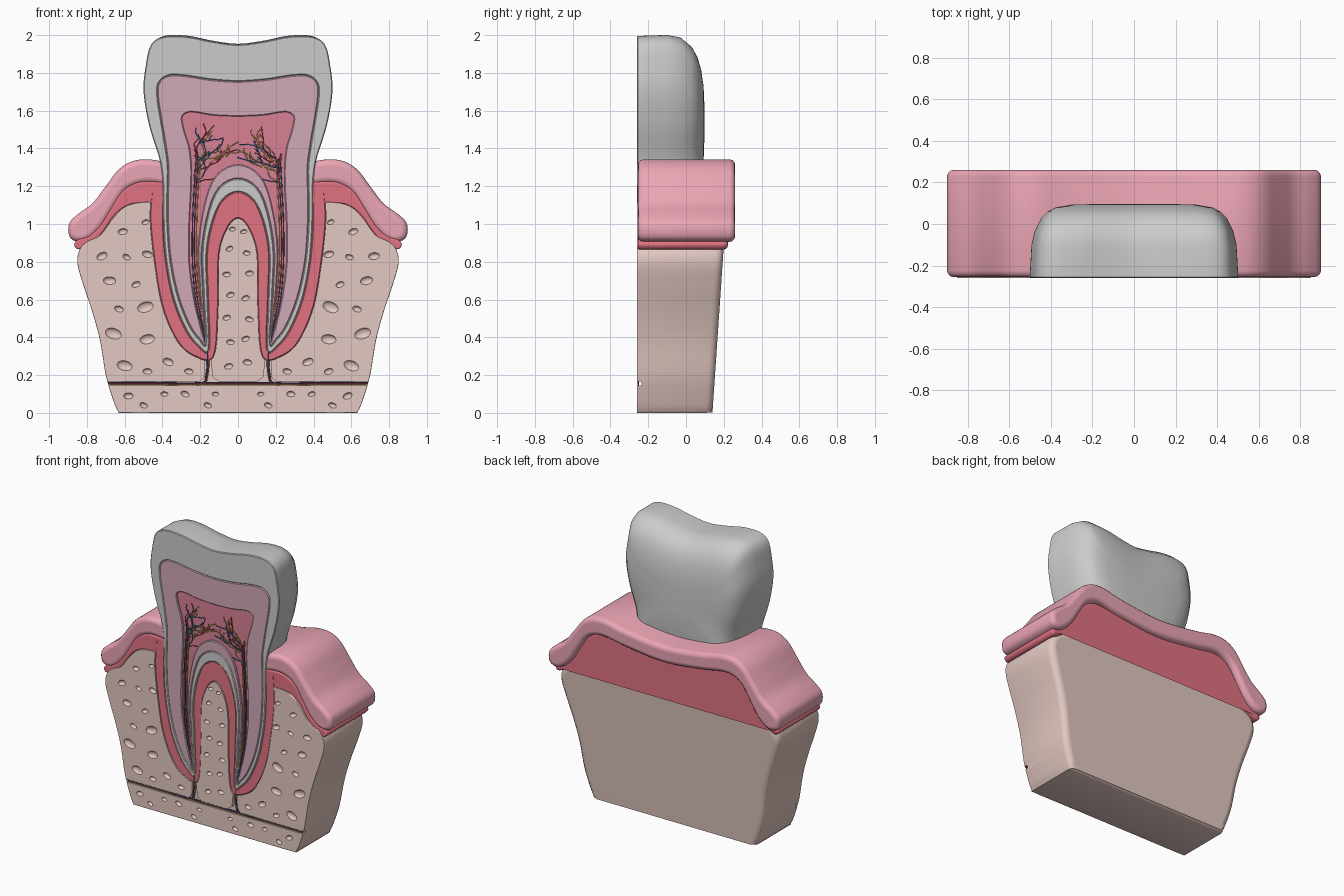
import bpy, bmesh, math, random
from mathutils import Matrix, Vector

if "Cube" in bpy.data.objects:
    bpy.data.objects.remove(bpy.data.objects["Cube"])

random.seed(4)
K = 5  # smoothing steps per control point


def smooth(pts):
    # Catmull-Rom through a half outline; ends on the axis mirror smoothly
    def ghost(end, nxt):
        return (-nxt[0], nxt[1]) if abs(end[0]) < 1e-6 else end
    p = [ghost(pts[0], pts[1])] + pts + [ghost(pts[-1], pts[-2])]
    out = []
    for i in range(1, len(p) - 2):
        a, b, c, d = (Vector(q) for q in p[i - 1:i + 3])
        for s in range(K):
            t = s / K
            v = 0.5 * (2 * b + (c - a) * t + (2 * a - 5 * b + 4 * c - d) * t * t
                       + (3 * b - a - 3 * c + d) * t ** 3)
            out.append((v.x, v.y))
    return out + [pts[-1]]


def full(half):
    start = 1 if abs(half[0][0]) < 1e-6 else 0
    return half + [(-x, z) for x, z in reversed(half[start:-1])]


def inset(pts, d):
    n = len(pts)
    area = sum(pts[i - 1][0] * pts[i][1] - pts[i][0] * pts[i - 1][1] for i in range(n))
    s = 1 if area > 0 else -1
    out = []
    for i in range(n):
        e1 = (Vector(pts[i]) - Vector(pts[i - 1])).normalized()
        e2 = (Vector(pts[(i + 1) % n]) - Vector(pts[i])).normalized()
        t = (e1 + e2).normalized()
        out.append((pts[i][0] - t.y * s * d, pts[i][1] + t.x * s * d))
    return out


def at(pts, y):
    return [(x, y, z) for x, z in pts]


def paint(ob, col):
    if col:
        m = bpy.data.materials.new(ob.name)
        m.diffuse_color = (*col, 1)
        m.use_nodes = True
        m.node_tree.nodes["Principled BSDF"].inputs["Base Color"].default_value = m.diffuse_color
        ob.data.materials.append(m)


def to_object(name, bm, col=None):
    bmesh.ops.recalc_face_normals(bm, faces=bm.faces)
    me = bpy.data.meshes.new(name)
    bm.to_mesh(me)
    bm.free()
    ob = bpy.data.objects.new(name, me)
    bpy.context.collection.objects.link(ob)
    paint(ob, col)
    return ob


def loft(name, rows, col=None, closed=True, cap_first=True, cap_last=True):
    bm = bmesh.new()
    vs = [[bm.verts.new(p) for p in r] for r in rows]
    n = len(rows[0])
    for a, b in zip(vs, vs[1:]):
        for i in range(n if closed else n - 1):
            j = (i + 1) % n
            bm.faces.new((a[i], a[j], b[j], b[i]))
    if cap_first:
        bm.faces.new(vs[0])
    if cap_last:
        bm.faces.new(vs[-1])
    return to_object(name, bm, col)


def prism(name, pts, y0, y1, b0=0, b1=0, col=None):
    # extruded outline with rounded front (b0) and back (b1) rims
    def rim(y, b, s):
        if not b:
            return [at(pts, y)]
        rows = [at(inset(pts, b + 0.004), y)]
        for a in (0, 30, 60, 90):
            a = math.radians(a)
            rows.append(at(inset(pts, b * (1 - math.sin(a))), y + s * b * (1 - math.cos(a))))
        return rows
    return loft(name, rim(y0, b0, 1) + rim(y1, b1, -1)[::-1], col)


def ring(name, outer, inner, front, back, col=None, closed=True, b=0.005):
    rows = [at(outer, back), at(outer, front + b), at(inset(outer, b), front),
            at(inset(inner, -b), front), at(inner, front + b), at(inner, back)]
    return loft(name, rows, col, closed, False, False)


def cut(ob, *cutters):
    for c in cutters:
        c.hide_render = True
        m = ob.modifiers.new("cut", 'BOOLEAN')
        m.operation, m.solver, m.object = 'DIFFERENCE', 'EXACT', c
        bpy.context.view_layer.objects.active = ob
        bpy.ops.object.modifier_apply(modifier=m.name)


# Nested half outlines (x, z), matching point for point
TOOTH = smooth([(0, 1.95), (.13, 1.965), (.27, 1.992), (.39, 1.992), (.46, 1.95), (.488, 1.84),
                (.5, 1.7), (.47, 1.52), (.415, 1.34), (.397, 1.2), (.395, 1.0), (.38, .8),
                (.34, .6), (.275, .44), (.21, .355), (.155, .335), (.16, .6), (.163, .88),
                (.1, 1.1), (0, 1.17)])
DENTIN = smooth([(0, 1.755), (.15, 1.765), (.28, 1.785), (.37, 1.785), (.42, 1.745), (.425, 1.67),
                 (.405, 1.54), (.385, 1.42), (.37, 1.3), (.372, 1.18), (.372, 1.0), (.356, .8),
                 (.315, .61), (.255, .46), (.2, .385), (.17, .37), (.182, .62), (.186, .9),
                 (.12, 1.16), (0, 1.24)])
PULP = smooth([(0, 1.57), (.13, 1.575), (.22, 1.59), (.265, 1.59), (.295, 1.565), (.285, 1.5),
               (.26, 1.42), (.25, 1.36), (.245, 1.28), (.248, 1.16), (.256, 1.0), (.256, .8),
               (.232, .61), (.2, .47), (.18, .4), (.174, .385), (.2, .62), (.208, .92),
               (.14, 1.22), (0, 1.315)])
LINING = smooth([(.455, 1.2), (.465, 1.02), (.44, .78), (.4, .56), (.325, .385), (.24, .305),
                 (.13, .295), (.105, .55), (.1, .84), (.055, .98), (0, 1.03)])
GUM = smooth([(0, 1.28), (.3, 1.31), (.45, 1.34), (.55, 1.335), (.63, 1.29), (.7, 1.2), (.77, 1.11),
              (.85, 1.05), (.895, 1.0), (.89, .93), (.84, .905), (.78, .925), (.72, .985),
              (.66, 1.08), (.6, 1.17), (.53, 1.21), (.45, 1.215), (.3, 1.19), (0, 1.16)])
MEMBRANE = smooth([(0, 1.18), (.3, 1.21), (.45, 1.225), (.53, 1.22), (.61, 1.175), (.67, 1.085),
                   (.73, .99), (.79, .935), (.845, .918), (.867, .89), (.84, .866), (.77, .9),
                   (.71, .965), (.65, 1.05), (.58, 1.1), (.5, 1.11), (.3, 1.1), (0, 1.08)])
BONE = smooth([(0, 1.1), (.3, 1.11), (.5, 1.115), (.6, 1.09), (.67, 1.02), (.73, .94), (.8, .905),
               (.84, .86), (.85, .79), (.82, .68), (.77, .53), (.73, .38), (.7, .2), (.665, .08),
               (.635, .01), (.6, 0), (.3, 0), (0, 0)])

RED, PINK = (.75, .17, .22), (.83, .38, .46)

# Tooth: sectioned layers on the cut face
ring("enamel_and_cementum", full(TOOTH), full(DENTIN), -.26, -.22)
ring("dentin", full(DENTIN), full(PULP), -.26, -.22, (.64, .40, .47))
prism("pulp", inset(full(PULP), -.002), -.248, -.225, col=(.68, .22, .30))

# Rounded back of the crown
crown = full(TOOTH[:10 * K + 1] + [(0, 1.0)])
stations = [(-.235, 1, 1), (-.1, .985, 1.01), (-.03, .95, .98), (.03, .89, .87), (.06, .83, .75),
            (.08, .75, .6), (.093, .6, .4), (.097, .3, .2)]
loft("crown_back", [[(x * sx, y, 1.55 + (z - 1.55) * sz) for x, z in crown]
                    for y, sx, sz in stations])

# Red membrane lining the root sockets
ring("root_membrane", full(LINING), full(TOOTH[9 * K:]), -.256, -.2, RED, closed=False)

# Gum and membrane bands, opened at the front for the tooth
tooth_cutter = prism("tooth_cutter", inset(full(TOOTH), .003), -.3, -.2)
gum = prism("gum", full(GUM), -.255, .26, .03, .03, PINK)
band = prism("membrane_band", full(MEMBRANE), -.255, .222, .008, .02, RED)
cut(gum, tooth_cutter)
cut(band, tooth_cutter)

# Jaw bone, thinner towards the bottom
bone = prism("jaw_bone", full(BONE), -.26, .2, .004, .04, (.77, .58, .54))
for v in bone.data.vertices:
    v.co.y = -.26 + (v.co.y + .26) * (.40 + .068 * v.co.z) / .46

socket_cutter = prism("socket_cutter", full(LINING), -.3, -.2)
canal = [(0, .165), (.1, .165), (.135, .19), (.148, .33), (.17, .33), (.178, .19), (.2, .165),
         (.8, .165), (.8, .145), (0, .145)]
canal_cutter = prism("canal_cutter", full(canal), -.3, -.235)

# Pores in the bone
pores = [(.49, 1.01, .02), (.61, .96, .026), (.72, .83, .03), (.59, .825, .022), (.48, .84, .028),
         (.68, .7, .034), (.54, .68, .024), (.49, .56, .044), (.63, .55, .025), (.66, .42, .045),
         (.48, .39, .04), (.6, .25, .042), (.37, .27, .03), (.26, .22, .024), (.48, .22, .025),
         (.58, .09, .026), (.5, .04, .022), (.39, .1, .02), (.28, .1, .024), (.16, .04, .022),
         (.12, .1, .018), (.03, .97, .018), (.045, .86, .02), (.06, .74, .022), (.04, .61, .022),
         (.06, .5, .022), (.04, .38, .022), (.05, .26, .024)]
bm = bmesh.new()
for x, z, r in pores:
    for s in (-1, 1):
        loc = Vector((s * x, -.262, z + (random.uniform(-.015, .015) if x < .1 else 0)))
        mat = (Matrix.Translation(loc) @ Matrix.Rotation(random.uniform(-.5, .5), 4, 'Y')
               @ Matrix.Diagonal((r, .018, r * .62, 1)))
        bmesh.ops.create_uvsphere(bm, u_segments=14, v_segments=9, radius=1, matrix=mat)
pore_cutter = to_object("pore_cutter", bm)
cut(bone, socket_cutter, canal_cutter, pore_cutter)

for c in (tooth_cutter, socket_cutter, canal_cutter, pore_cutter):
    bpy.data.objects.remove(c)

# Nerves and vessels: trunk along canal and root, then branches in the pulp chamber
trunk = [(.685, .155), (.4, .155), (.2, .156), (.165, .2), (.159, .33), (.178, .42), (.214, .6),
         (.23, .8), (.23, 1.0), (.222, 1.18), (.212, 1.33)]
for n, (name, col) in enumerate([("nerve", (.5, .35, .08)), ("artery", (.4, .03, .04)),
                                 ("vein", (.02, .12, .3))]):
    cu = bpy.data.curves.new(name, 'CURVE')
    cu.dimensions, cu.bevel_depth, cu.bevel_resolution = '3D', .0035, 1

    def strand(pts, r):
        sp = cu.splines.new('POLY')
        sp.points.add(len(pts) - 1)
        for p, (x, z) in zip(sp.points, pts):
            p.co, p.radius = (x, -.252 - .001 * n, z, 1), r

    off = (n - 1) * .011
    strand([(-.2, .155 + off * .5), (.2, .155 + off * .5)], 1)
    for s in (-1, 1):
        path = [(s * (x + (off if z > .5 else off * .4)), z + (off * .5 if z < .16 else 0))
                for x, z in smooth(trunk)]
        strand(path, 1)
        for k in range(7):
            x, z = path[-1 - 2 * (k % 3)]
            a = random.uniform(.2, 2.6)
            pts = [(x, z)]
            for step in range(9):
                a += random.uniform(-.6, .6)
                x += -s * math.cos(a) * .028
                z += abs(math.sin(a)) * .024
                if abs(x) > .235 or z > 1.55:
                    break
                pts.append((x, z))
                if step in (3, 5):
                    t = a + random.choice((-1, 1))
                    strand([(x, z), (x * .95 - s * math.cos(t) * .02, min(z + .03, 1.56))], .7)
            if len(pts) > 1:
                strand(pts, .8)
    ob = bpy.data.objects.new(name, cu)
    bpy.context.collection.objects.link(ob)
    paint(ob, col)

# Smooth shading
bpy.ops.object.select_all(action='DESELECT')
for ob in bpy.data.objects:
    if ob.type == 'MESH':
        ob.select_set(True)
        bpy.context.view_layer.objects.active = ob
bpy.ops.object.shade_smooth_by_angle(angle=math.radians(40))
